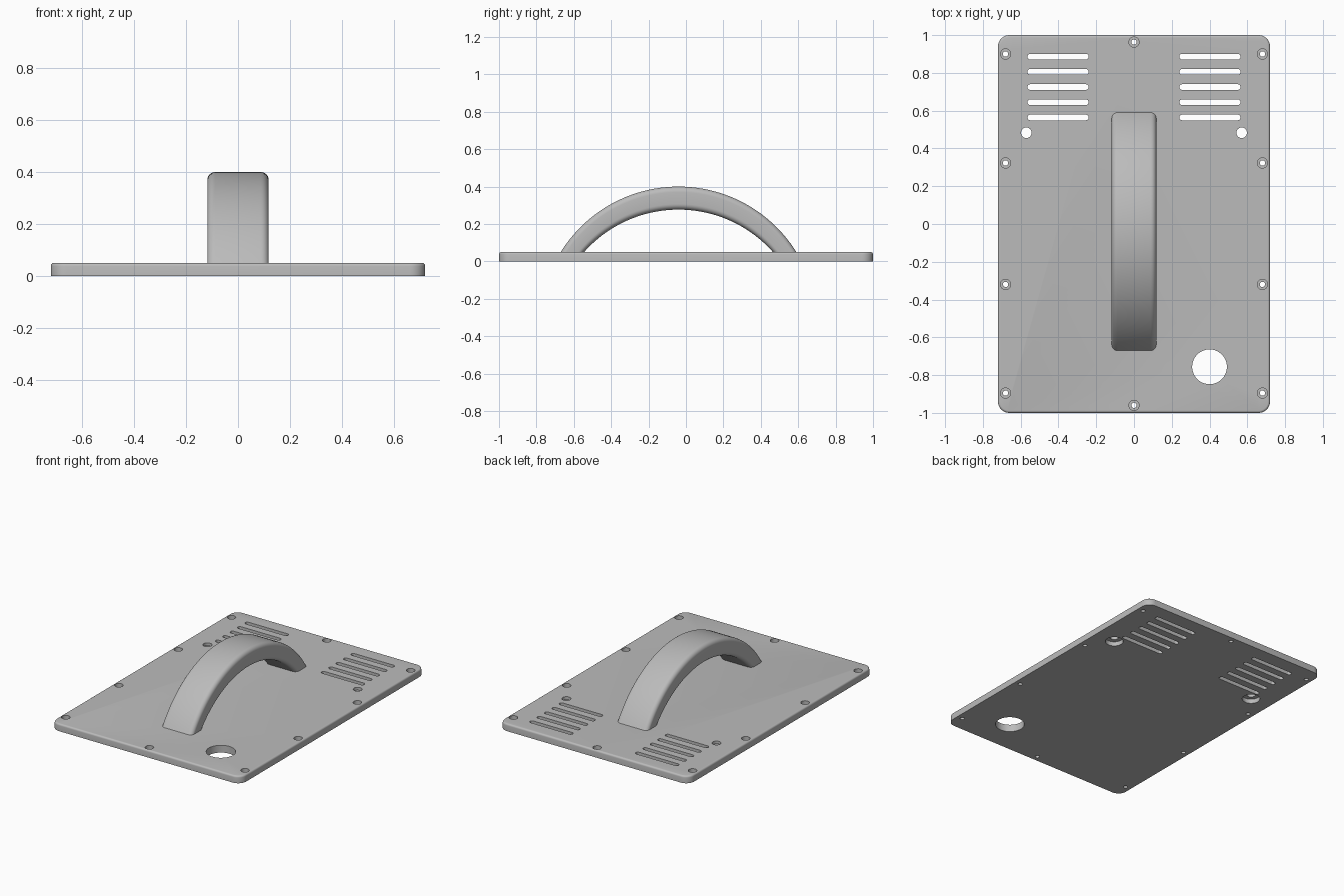
import bpy, bmesh, math
from mathutils import Vector

cube = bpy.data.objects.get("Cube")
if cube:
    bpy.data.objects.remove(cube, do_unlink=True)

GREY = (0.5, 0.5, 0.5, 1)
mat = bpy.data.materials.new("plain grey")
mat.use_nodes = True
mat.diffuse_color = GREY
mat.node_tree.nodes["Principled BSDF"].inputs["Base Color"].default_value = GREY

THICK = 0.05


def rounded_rect(cx, cy, hx, hy, r, steps):
    """Outline of a rounded rectangle, counter-clockwise."""
    pts = []
    for i, (sx, sy) in enumerate([(1, 1), (-1, 1), (-1, -1), (1, -1)]):
        for k in range(steps + 1):
            a = math.pi / 2 * (i + k / steps)
            pts.append((cx + sx * (hx - r) + r * math.cos(a),
                        cy + sy * (hy - r) + r * math.sin(a)))
    return pts


def circle(cx, cy, r, n=32):
    return [(cx + r * math.cos(math.tau * k / n), cy + r * math.sin(math.tau * k / n))
            for k in range(n)]


def prism(bm, pts, z0, z1):
    """Extrude an outline from z0 to z1."""
    face = bm.faces.new([bm.verts.new((x, y, z0)) for x, y in pts])
    res = bmesh.ops.extrude_face_region(bm, geom=[face])
    top = [g for g in res["geom"] if isinstance(g, bmesh.types.BMVert)]
    bmesh.ops.translate(bm, verts=top, vec=(0, 0, z1 - z0))


def finish(bm, name):
    bmesh.ops.remove_doubles(bm, verts=bm.verts, dist=1e-5)
    bmesh.ops.recalc_face_normals(bm, faces=bm.faces)
    mesh = bpy.data.meshes.new(name)
    bm.to_mesh(mesh)
    bm.free()
    obj = bpy.data.objects.new(name, mesh)
    bpy.context.collection.objects.link(obj)
    mesh.materials.append(mat)
    return obj


def activate(obj):
    bpy.ops.object.select_all(action='DESELECT')
    obj.select_set(True)
    bpy.context.view_layer.objects.active = obj


def cut(target, bm):
    """Subtract the solids in bm from the target."""
    cutter = finish(bm, "cutter")
    cutter.hide_render = True
    mod = target.modifiers.new("cut", 'BOOLEAN')
    mod.operation = 'DIFFERENCE'
    mod.solver = 'EXACT'
    mod.object = cutter
    activate(target)
    bpy.ops.object.modifier_apply(modifier=mod.name)
    bpy.data.objects.remove(cutter, do_unlink=True)


# Base plate with a softened top rim
bm = bmesh.new()
prism(bm, rounded_rect(0, 0, 0.72, 1.0, 0.06, 8), 0, THICK)
rim = [e for e in bm.edges if all(v.co.z > THICK - 0.001 for v in e.verts)]
bmesh.ops.bevel(bm, geom=rim, offset=0.012, segments=4, profile=0.5, affect='EDGES')
plate = finish(bm, "base_plate")

screws = [(s * 0.68, y) for s in (-1, 1) for y in (0.9, 0.323, -0.32, -0.895)]
screws += [(0, 0.963), (0, -0.96)]
mounts = [(-0.57, 0.483), (0.57, 0.483)]

# Through openings: vents, screw holes, mounting holes, cable hole
bm = bmesh.new()
for s in (-1, 1):
    for i in range(5):
        prism(bm, rounded_rect(s * 0.402, 0.886 - i * 0.0805, 0.162, 0.015, 0.0149, 6), -0.1, 0.1)
for x, y in screws:
    prism(bm, circle(x, y, 0.014), -0.1, 0.1)
for x, y in mounts:
    prism(bm, circle(x, y, 0.028), -0.1, 0.1)
prism(bm, circle(0.4, -0.756, 0.092, 64), -0.1, 0.1)
cut(plate, bm)

# Counterbores: screw heads from above, mounting bosses from below
bm = bmesh.new()
for x, y in screws:
    prism(bm, circle(x, y, 0.027), 0.025, 0.1)
for x, y in mounts:
    prism(bm, circle(x, y, 0.057), -0.1, 0.03)
cut(plate, bm)

# Arched handle: rounded section swept between an outer and an inner arc
bm = bmesh.new()
SPAN, FOOT, MID_Y = 48, 0.04, -0.04


def arc_point(radius, centre_z, t):
    limit = math.acos((FOOT - centre_z) / radius)
    a = t * limit
    return Vector((0, MID_Y + radius * math.sin(a), centre_z + radius * math.cos(a)))


rings = []
for i in range(SPAN + 1):
    t = 2 * i / SPAN - 1
    outer = arc_point(0.742, -0.342, t)
    inner = arc_point(0.675, -0.398, t)
    mid, half = (outer + inner) / 2, (outer - inner) / 2
    h = half.length
    section = rounded_rect(0, 0, 0.118, h, 0.03, 6)
    rings.append([bm.verts.new(mid + Vector((x, 0, 0)) + half * (v / h)) for x, v in section])
n = len(rings[0])
for a, b in zip(rings, rings[1:]):
    for k in range(n):
        bm.faces.new((a[k], a[(k + 1) % n], b[(k + 1) % n], b[k]))
bm.faces.new(rings[0])
bm.faces.new(rings[-1])
handle = finish(bm, "handle")

for obj in (plate, handle):
    activate(obj)
    bpy.ops.object.shade_smooth_by_angle(angle=math.radians(35))
